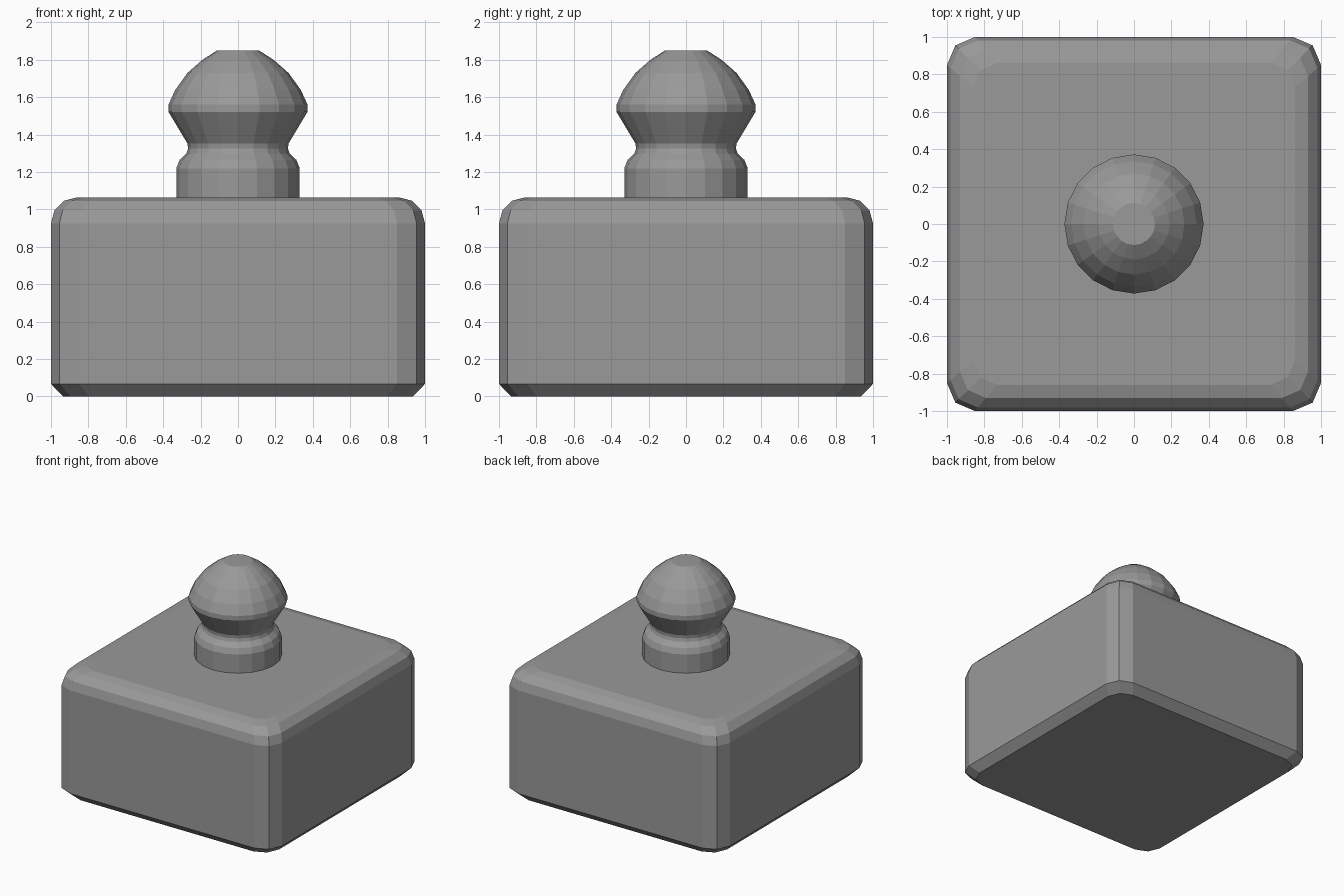
import bpy, bmesh
from math import cos, sin, pi

cube = bpy.data.objects.get("Cube")
if cube:
    bpy.data.objects.remove(cube, do_unlink=True)

grey = bpy.data.materials.new("plain grey")
grey.use_nodes = True
colour = (0.32, 0.32, 0.32, 1)
grey.diffuse_color = colour
grey.node_tree.nodes["Principled BSDF"].inputs["Base Color"].default_value = colour


def loft(name, outline, profile):
    """Stack scaled copies of an outline; profile holds (scale, height) pairs."""
    bm = bmesh.new()
    rings = [[bm.verts.new((x * s, y * s, z)) for x, y in outline] for s, z in profile]
    n = len(outline)
    for low, high in zip(rings, rings[1:]):
        for i in range(n):
            j = (i + 1) % n
            bm.faces.new((low[i], low[j], high[j], high[i]))
    bm.faces.new(rings[0][::-1])
    bm.faces.new(rings[-1])
    mesh = bpy.data.meshes.new(name)
    bm.to_mesh(mesh)
    bm.free()
    mesh.materials.append(grey)
    obj = bpy.data.objects.new(name, mesh)
    bpy.context.collection.objects.link(obj)
    return obj


# Square block with two-step corners, a chamfered foot and a rounded top rim
corner = [(1, 0.85), (0.955, 0.955), (0.85, 1)]
square = []
for quarter in range(4):
    square += corner
    corner = [(-y, x) for x, y in corner]
rim = 0.14
rounded = [(1 - rim + rim * cos(k * pi / 6), 0.925 + rim * sin(k * pi / 6)) for k in range(4)]
loft("base_block", square, [(0.935, 0), (1, 0.067)] + rounded)

# Turned knob: collar, narrow neck, flared head and flat-topped dome
sides = 20
circle = [(cos(2 * pi * k / sides), sin(2 * pi * k / sides)) for k in range(sides)]
collar = [(0.33, 1.06), (0.33, 1.22), (0.312, 1.265), (0.275, 1.3)]
neck = [(0.267, 1.325), (0.27, 1.352)]
head = [(0.372, 1.522), (0.372, 1.56), (0.335, 1.64), (0.27, 1.73), (0.19, 1.8), (0.112, 1.85)]
loft("knob", circle, collar + neck + head)
